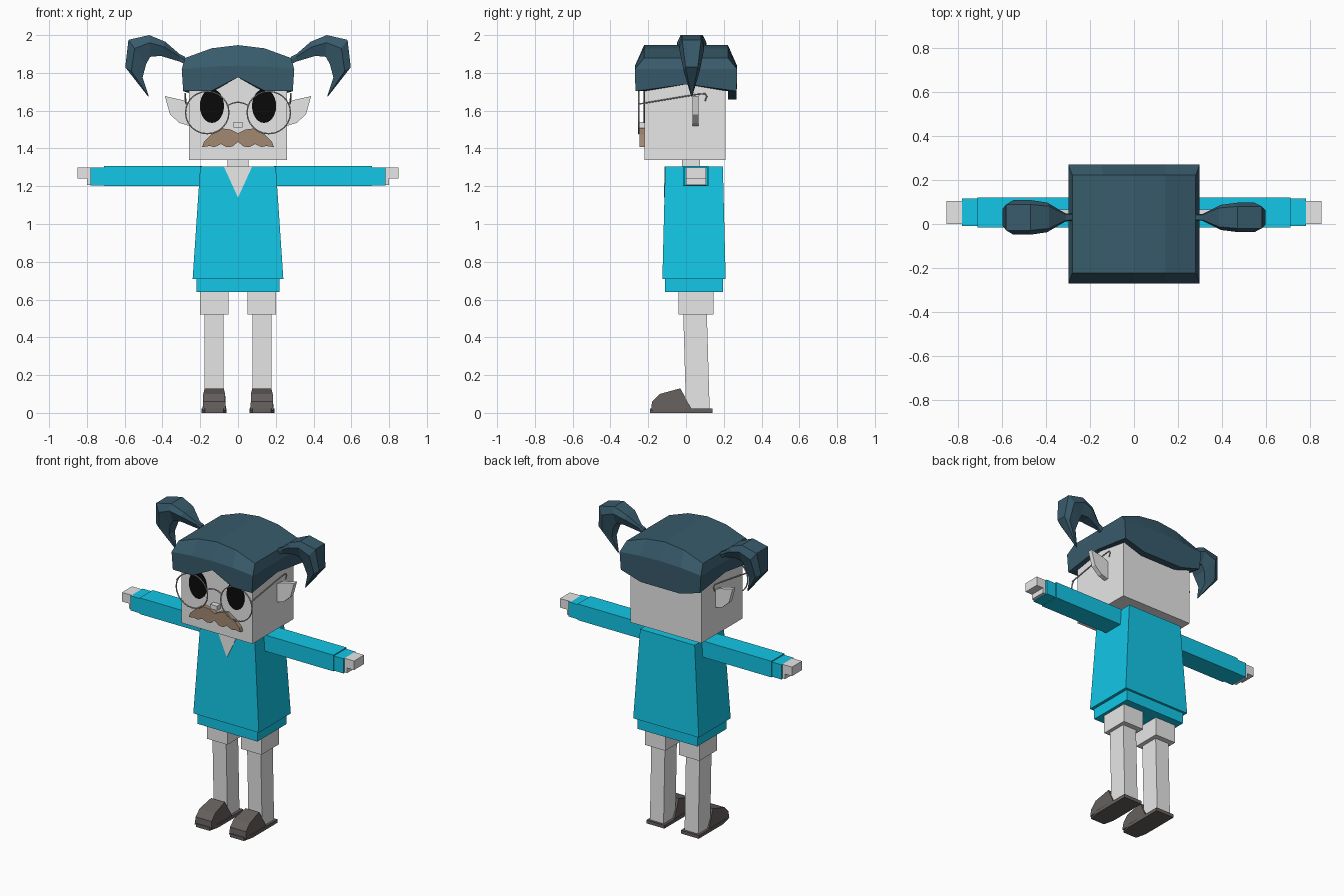
import bpy, bmesh, math
from mathutils import Vector

cube = bpy.data.objects.get("Cube")
if cube:
    bpy.data.objects.remove(cube, do_unlink=True)


def material(name, rgb):
    m = bpy.data.materials.new(name)
    m.use_nodes = True
    m.diffuse_color = (*rgb, 1)
    m.node_tree.nodes["Principled BSDF"].inputs["Base Color"].default_value = (*rgb, 1)
    return m


SKIN = material("pale grey skin", (0.8, 0.8, 0.8))
TEAL = material("teal cloth", (0.007, 0.62, 0.87))
HAIR = material("dark blue hair", (0.04, 0.105, 0.15))
BLACK = material("black", (0.003, 0.003, 0.003))
BROWN = material("brown moustache", (0.36, 0.25, 0.17))
SHOE = material("dark shoe", (0.13, 0.115, 0.11))
METAL = material("grey frame", (0.5, 0.5, 0.5))


def finish(name, bm, mat):
    bmesh.ops.recalc_face_normals(bm, faces=bm.faces)
    me = bpy.data.meshes.new(name)
    bm.to_mesh(me)
    bm.free()
    me.materials.append(mat)
    ob = bpy.data.objects.new(name, me)
    bpy.context.collection.objects.link(ob)
    return ob


def loft(name, rings, mat, caps=True):
    """Skin a list of equally long point rings."""
    bm = bmesh.new()
    vs = [[bm.verts.new(p) for p in r] for r in rings]
    n = len(vs[0])
    for a, b in zip(vs, vs[1:]):
        for i in range(n):
            j = (i + 1) % n
            bm.faces.new((a[i], a[j], b[j], b[i]))
    if caps:
        bm.faces.new(vs[0])
        bm.faces.new(vs[-1])
    return finish(name, bm, mat)


def rect(x0, x1, y0, y1, z):
    return [(x0, y0, z), (x1, y0, z), (x1, y1, z), (x0, y1, z)]


def box(name, x, y, z, mat):
    return loft(name, [rect(*x, *y, z[0]), rect(*x, *y, z[1])], mat)


def plate(name, outline, y0, y1, mat):
    """Extrude an x-z outline along y."""
    return loft(name, [[(x, y, z) for x, z in outline] for y in (y0, y1)], mat)


def wire(name, points, mat, cyclic=False, radius=0.004):
    cu = bpy.data.curves.new(name, 'CURVE')
    cu.dimensions = '3D'
    cu.bevel_depth = radius
    cu.bevel_resolution = 1
    sp = cu.splines.new('POLY')
    sp.points.add(len(points) - 1)
    for p, co in zip(sp.points, points):
        p.co = (*co, 1)
    sp.use_cyclic_u = cyclic
    cu.materials.append(mat)
    ob = bpy.data.objects.new(name, cu)
    bpy.context.collection.objects.link(ob)


def ellipse(cx, cz, rx, rz, n=24):
    return [(cx + rx * math.cos(math.tau * i / n), cz + rz * math.sin(math.tau * i / n))
            for i in range(n)]


# Head, neck, nose
box("head", (-0.26, 0.26), (-0.22, 0.21), (1.34, 1.8), SKIN)
box("neck", (-0.055, 0.055), (-0.02, 0.075), (1.28, 1.35), SKIN)
box("nose", (-0.025, 0.025), (-0.255, -0.21), (1.51, 1.54), SKIN)

# Moustache
half = [(0.04, 1.5), (0.09, 1.507), (0.14, 1.475), (0.18, 1.435), (0.19, 1.407),
        (0.15, 1.413), (0.125, 1.407), (0.09, 1.423), (0.06, 1.407), (0.03, 1.41)]
plate("moustache", [(0, 1.48)] + half + [(0, 1.435)] + [(-x, z) for x, z in reversed(half)],
      -0.245, -0.21, BROWN)

# Hair cap
COLS = (-1, -0.5, 0, 0.5, 1)
RIM = [(c, -1) for c in COLS] + [(1, 0)] + [(-c, 1) for c in COLS] + [(-1, 0)]


def hair_bottom(u, v):
    if v == 0:
        return 1.74
    if v < 0:
        return 1.777 if u == 0 else 1.703
    return 1.703 if abs(u) == 1 else 1.66


def cap_ring(rx, ry, height):
    return [(u * rx, v * ry, height(u, v)) for u, v in RIM]


bm = bmesh.new()
rings = [cap_ring(0.262, 0.222, hair_bottom), cap_ring(0.29, 0.268, hair_bottom),
         cap_ring(0.298, 0.27, lambda u, v: 1.838 - 0.018 * u * u),
         cap_ring(0.28, 0.222, lambda u, v: 1.947 - 0.068 * u * u)]
vs = [[bm.verts.new(p) for p in r] for r in rings]
for a, b in zip(vs, vs[1:]):
    for i in range(12):
        j = (i + 1) % 12
        bm.faces.new((a[i], a[j], b[j], b[i]))
t = vs[-1]
for i in range(4):
    quad = [t[i], t[i + 1], t[9 - i], t[10 - i]]
    if i == 0:
        quad.append(t[11])
    if i == 3:
        quad.insert(2, t[5])
    bm.faces.new(quad)
finish("hair_cap", bm, HAIR)

# Pigtails: outer point, inner point and half width of each section
TAIL = [((0.28, 1.885), (0.28, 1.845), 0.015), ((0.31, 1.9), (0.31, 1.86), 0.016),
        ((0.385, 1.965), (0.41, 1.89), 0.06), ((0.47, 2.0), (0.465, 1.885), 0.07),
        ((0.58, 1.975), (0.487, 1.845), 0.07), ((0.597, 1.83), (0.505, 1.775), 0.045),
        ((0.476, 1.675), (0.472, 1.677), 0.003)]

# Thin body profile of the shoe, as y-z
UPPER = [(-0.185, 0.012), (-0.18, 0.06), (-0.14, 0.1), (-0.03, 0.13), (0.03, 0.02)]

for side, s in (("left", 1), ("right", -1)):
    def span(a, b):
        return tuple(sorted((s * a, s * b)))

    sections = []
    for (ox, oz), (ix, iz), w in TAIL:
        w *= 0.95 if s > 0 else 1.12
        mx, mz = ox * 0.65 + ix * 0.35, oz * 0.65 + iz * 0.35
        ring = [(ox, -0.75 * w, oz), (ox, 0.75 * w, oz), (mx, w, mz),
                (ix, 0.6 * w, iz), (ix, -0.6 * w, iz), (mx, -w, mz)]
        sections.append([(s * x, y + 0.03, z) for x, y, z in ring])
    loft(side + "_pigtail", sections, HAIR)

    # Face details
    plate(side + "_ear", [(s * x, z) for x, z in
                          [(0.25, 1.635), (0.29, 1.655), (0.387, 1.677), (0.36, 1.58),
                           (0.31, 1.535), (0.25, 1.517)]], 0.035, 0.065, SKIN)
    plate(side + "_eye", ellipse(s * 0.138, 1.625, 0.064, 0.09), -0.226, -0.219, BLACK)
    wire(side + "_lens_rim", [(x, -0.25, z) for x, z in ellipse(s * 0.163, 1.59, 0.115, 0.112)],
         METAL, True)
    wire(side + "_temple", [(s * 0.275, -0.25, 1.635), (s * 0.28, 0.05, 1.685),
                            (s * 0.28, 0.1, 1.69), (s * 0.28, 0.11, 1.675),
                            (s * 0.28, 0.1, 1.65)], METAL)

    # Arms and hands
    box(side + "_sleeve", span(0.19, 0.71), (-0.015, 0.12), (1.2, 1.307), TEAL)
    box(side + "_cuff", span(0.7, 0.78), (-0.01, 0.115), (1.203, 1.3), TEAL)
    box(side + "_hand", span(0.77, 0.85), (0, 0.105), (1.24, 1.3), SKIN)
    box(side + "_thumb", span(0.77, 0.8), (0, 0.105), (1.207, 1.245), SKIN)

    # Legs
    box(side + "_thigh", span(0.05, 0.2), (-0.04, 0.145), (0.52, 0.66), SKIN)
    loft(side + "_shin", [rect(*span(0.077, 0.177), 0.0, 0.125, 0.02),
                          rect(*span(0.077, 0.177), -0.015, 0.11, 0.54)], SKIN)

    # Shoes
    def shoe_side(k):
        return [(s * 0.126 + k * (0.062 if z < 0.05 else 0.058 if z < 0.11 else 0.05), y, z)
                for y, z in UPPER]
    loft(side + "_shoe", [shoe_side(-1), shoe_side(1)], SHOE)
    loft(side + "_sole", [[(s * 0.126 + x, y, z) for x, y in
                           [(-0.05, -0.19), (0.05, -0.19), (0.066, -0.12), (0.066, 0.14),
                            (-0.066, 0.14), (-0.066, -0.12)]] for z in (0, 0.022)], SHOE)

# Bridge of the glasses
wire("glasses_bridge", [(x, -0.25, 1.645 - 6 * x * x) for x in (-0.055, -0.03, 0, 0.03, 0.055)], METAL)

# Dress, hem and neckline
loft("dress", [rect(-0.24, 0.24, -0.125, 0.21, 0.71), rect(-0.2, 0.2, -0.11, 0.195, 1.305)], TEAL)
box("dress_hem", (-0.22, 0.22), (-0.11, 0.195), (0.64, 0.72), TEAL)
loft("neckline", [[(-0.075, y - 0.002, 1.304), (0.075, y - 0.002, 1.304), (0, y - 0.006, 1.14)]
                  for y in (-0.111, -0.106)], SKIN)
